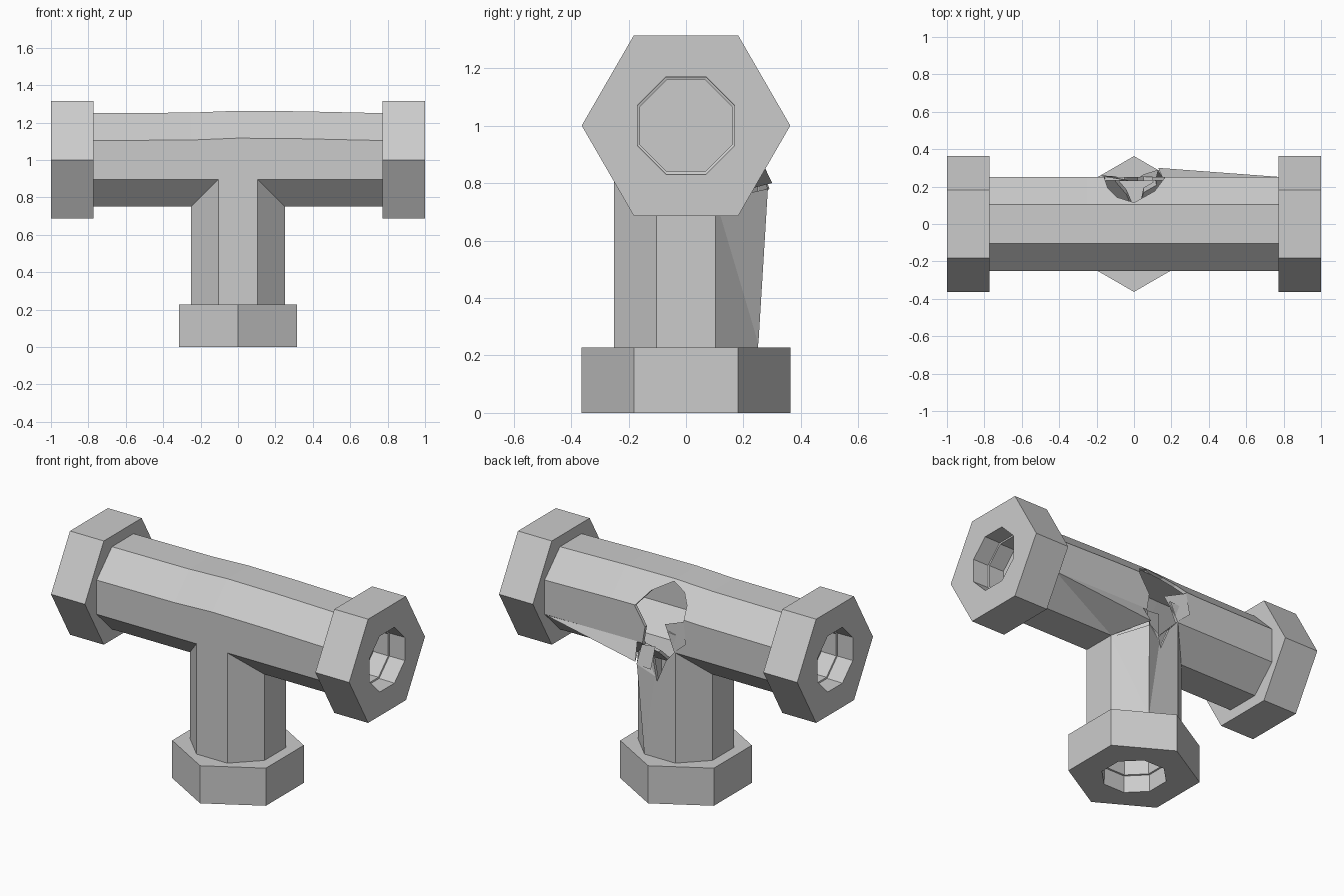
import bpy, bmesh
from math import cos, sin, tau, pi

if "Cube" in bpy.data.objects:
    bpy.data.objects.remove(bpy.data.objects["Cube"])

OCT = 1 / cos(pi / 8)          # apothem -> circumradius of an octagon
HEX = 0.363


def ring(axis, n, r, pos, phase=0.0):
    """Regular polygon around the x or z axis."""
    pts = []
    for i in range(n):
        a = phase + tau * i / n
        c, s = r * cos(a), r * sin(a)
        pts.append((pos, c, 1 + s) if axis == 'X' else (c, s, pos))
    return pts


def loft(name, rings, cap=False):
    """Skin a list of equal-count rings."""
    bm = bmesh.new()
    loops = [[bm.verts.new(p) for p in r] for r in rings]
    n = len(loops[0])
    for a, b in zip(loops, loops[1:]):
        for i in range(n):
            j = (i + 1) % n
            bm.faces.new((a[i], a[j], b[j], b[i]))
    if cap:
        bm.faces.new(loops[0])
        bm.faces.new(loops[-1])
        bmesh.ops.recalc_face_normals(bm, faces=bm.faces)
    me = bpy.data.meshes.new(name)
    bm.to_mesh(me)
    bm.free()
    ob = bpy.data.objects.new(name, me)
    bpy.context.collection.objects.link(ob)
    return ob


def cut(ob, cutter, thickness=0.0):
    """Optional wall thickness, then subtract the cutter and bake."""
    if thickness:
        m = ob.modifiers.new('wall', 'SOLIDIFY')
        m.thickness, m.offset = thickness, -1
    m = ob.modifiers.new('cut', 'BOOLEAN')
    m.operation, m.solver, m.object = 'DIFFERENCE', 'EXACT', cutter
    bpy.context.view_layer.update()
    dg = bpy.context.evaluated_depsgraph_get()
    me = bpy.data.meshes.new_from_object(ob.evaluated_get(dg))
    ob.modifiers.clear()
    ob.data = me


# jagged opening burst through the back of the joint
jag = [(.17, 1.11), (.11, 1.19), (0, 1.252), (-.09, 1.22), (-.14, 1.17),
       (-.16, 1.11), (-.155, 1.0), (-.05, 1.01), (-.10, .90), (-.04, .83),
       (.02, .69), (.05, .84), (.12, .88), (.10, 1.0)]
burst = loft('burst_cutter', [[(x, y, z) for x, z in jag] for y in (.10, .5)], True)
burst.hide_render = True

# horizontal pipe, slightly swollen upward in the middle
rings = []
for x, lift in ((-.78, 0), (-.25, .003), (0, .013), (.33, .010), (.78, 0)):
    rings.append([(p[0], p[1], p[2] + (lift if p[2] > 1.05 else 0))
                  for p in ring('X', 8, .25 * OCT, x, pi / 8)])
cut(loft('cross_pipe', rings), burst, .02)

# vertical pipe, its top mitred to the underside of the horizontal pipe
low = ring('Z', 8, .25 * OCT, .22, pi / 8)
top = [(x, y, .8965 if abs(y) > .2 else .75) for x, y, _ in low]
cut(loft('stem_pipe', [low, top]), burst, .02)
bpy.data.objects.remove(burst)


# hexagonal end fittings with octagonal sockets
def fitting(name, axis, outer, inner):
    phase = 0 if axis == 'X' else pi / 2
    d = inner - outer
    nut = loft(name, [ring(axis, 6, HEX, outer, phase),
                      ring(axis, 6, HEX, inner, phase)], True)
    socket = loft('socket_cutter',
                  [ring(axis, 8, .17 * OCT, outer - d * .2, pi / 8),
                   ring(axis, 8, .168 * OCT, outer + d * .45, pi / 8),
                   ring(axis, 8, .16 * OCT, outer + d * .46, pi / 8),
                   ring(axis, 8, .16 * OCT, outer + d * .9, pi / 8)], True)
    cut(nut, socket)
    bpy.data.objects.remove(socket)


fitting('right_fitting', 'X', 1.0, .773)
fitting('left_fitting', 'X', -1.0, -.773)
fitting('bottom_fitting', 'Z', 0.0, .228)


# torn metal bent outward around the opening
def flap(name, pts, faces):
    me = bpy.data.meshes.new(name)
    me.from_pydata(pts, [], faces)
    ob = bpy.data.objects.new(name, me)
    bpy.context.collection.objects.link(ob)


flap('pipe_tear', [(.13, .30, .80), (.773, .252, .896), (.15, .252, .90), (.25, .105, .75)],
     [(0, 1, 2), (0, 3, 1)])
flap('stem_tear', [(.13, .285, .78), (.104, .252, .24), (.03, .252, .72),
                   (.25, .104, .74), (.12, .252, .88)],
     [(0, 2, 1), (0, 1, 3), (0, 4, 2)])
flap('side_petal', [(-.16, .252, 1.10), (-.18, .26, .97), (-.10, .255, .90), (-.02, .23, 1.04)],
     [(0, 3, 2, 1)])
flap('lower_petal', [(.12, .252, .89), (.13, .29, .78), (.05, .265, .76), (.03, .25, .90)],
     [(0, 3, 2, 1)])
